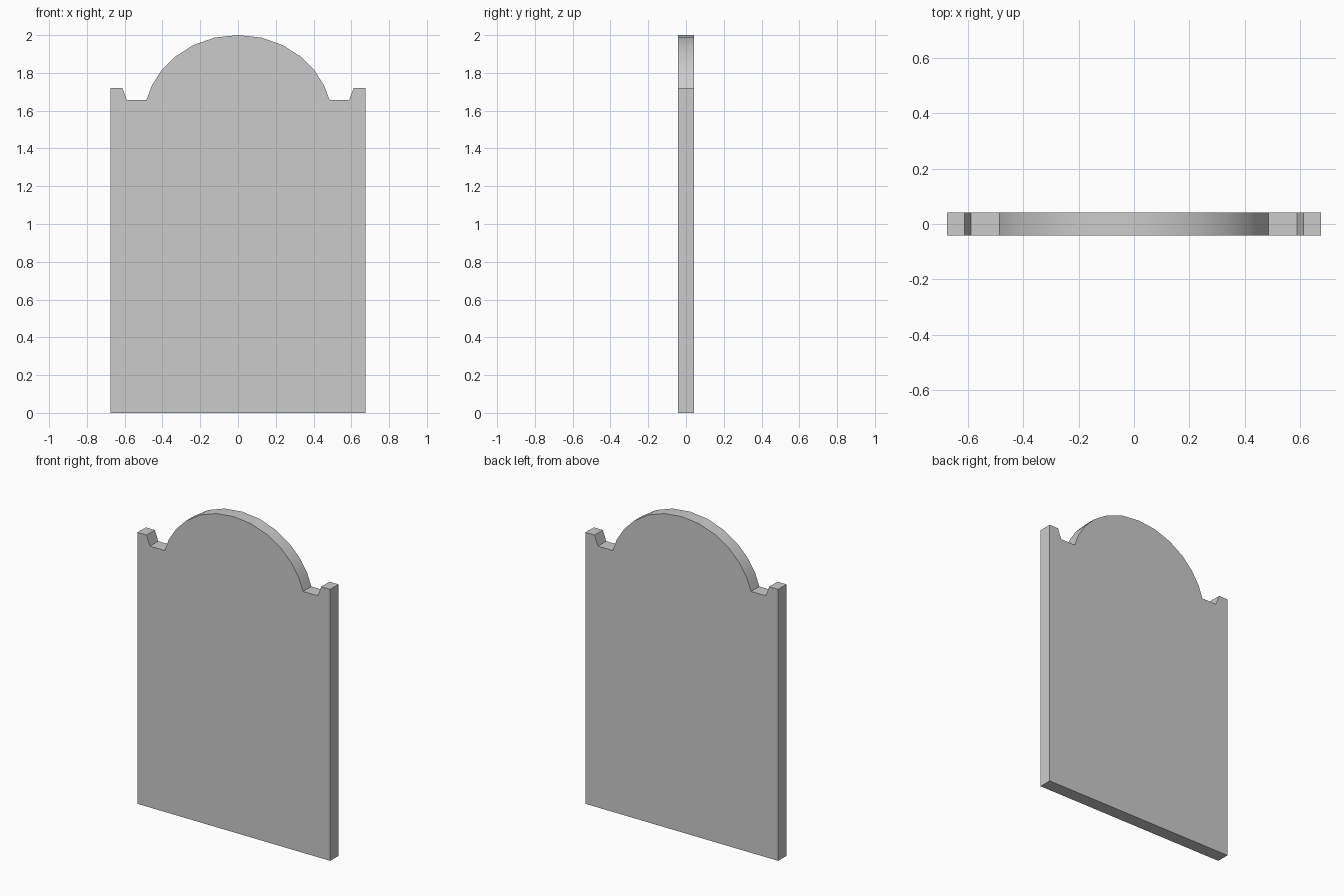
import bpy, bmesh, math

if "Cube" in bpy.data.objects:
    bpy.data.objects.remove(bpy.data.objects["Cube"])

HALF_THICKNESS = 0.0415

# Right half of the outline, from the base up to just before the crown
half = [
    (0.675, 0.0), (0.675, 1.72),                    # straight side
    (0.612, 1.72), (0.588, 1.656), (0.485, 1.656),  # shoulder and notch
    (0.456, 1.733), (0.405, 1.813), (0.335, 1.884), # arched top
    (0.237, 1.947), (0.123, 1.987),
]
outline = half + [(0.0, 2.0)] + [(-x, z) for x, z in reversed(half)]

# Slab: front face extruded backwards
bm = bmesh.new()
front = bm.faces.new([bm.verts.new((x, -HALF_THICKNESS, z)) for x, z in outline])
extruded = bmesh.ops.extrude_face_region(bm, geom=[front], use_keep_orig=True)
moved = [v for v in extruded["geom"] if isinstance(v, bmesh.types.BMVert)]
bmesh.ops.translate(bm, verts=moved, vec=(0, 2 * HALF_THICKNESS, 0))
bmesh.ops.recalc_face_normals(bm, faces=bm.faces)

mesh = bpy.data.meshes.new("arched_slab")
bm.to_mesh(mesh)
bm.free()
slab = bpy.data.objects.new("arched_slab", mesh)
bpy.context.collection.objects.link(slab)

# Smooth arch, sharp corners
bpy.context.view_layer.objects.active = slab
slab.select_set(True)
bpy.ops.object.shade_smooth_by_angle(angle=math.radians(30))
